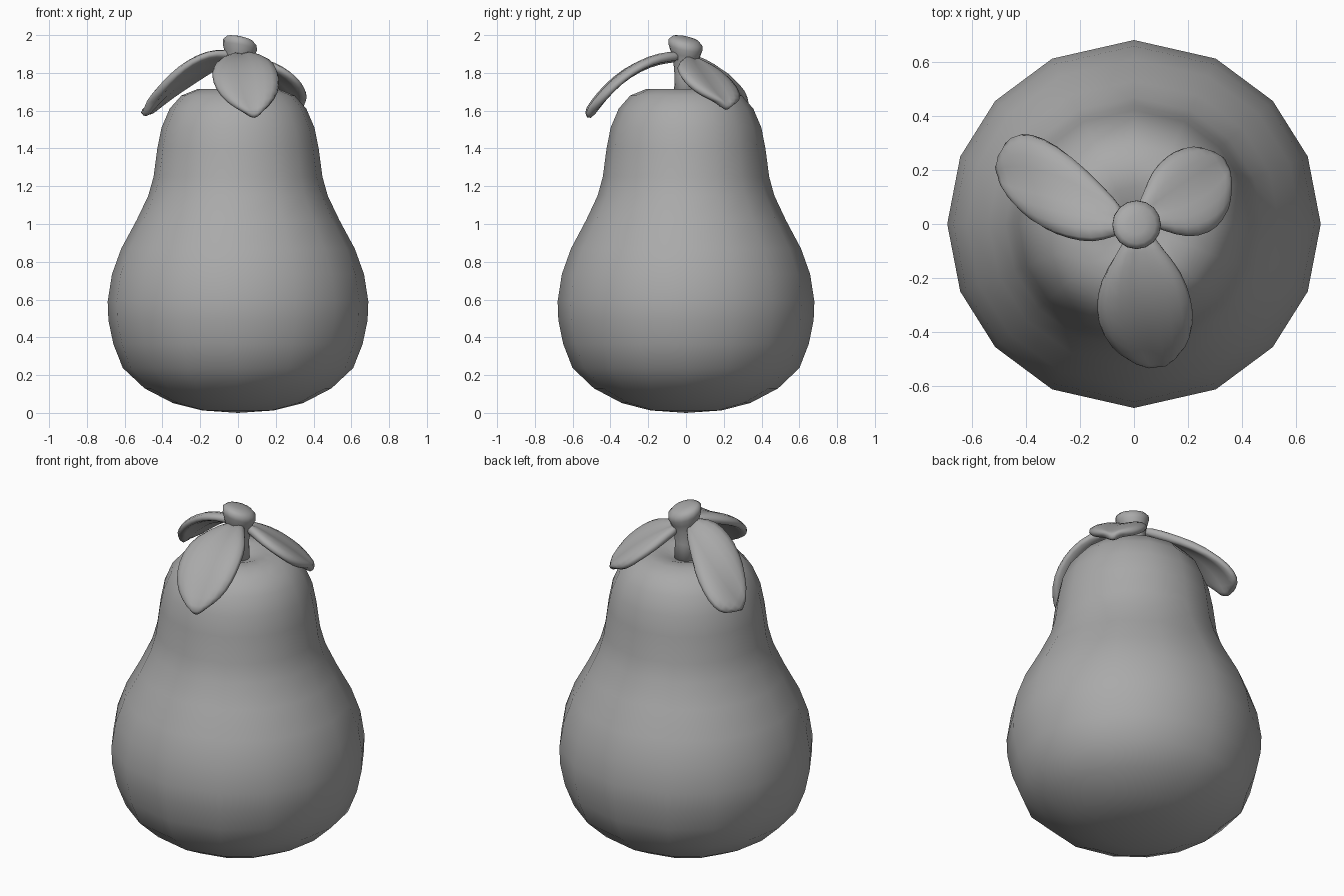
import bpy, bmesh
from math import cos, sin, radians
from mathutils import Vector

if "Cube" in bpy.data.objects:
    bpy.data.objects.remove(bpy.data.objects["Cube"])

grey = bpy.data.materials.new("grey")
grey.diffuse_color = (0.4, 0.4, 0.4, 1)
grey.use_nodes = True
grey.node_tree.nodes["Principled BSDF"].inputs["Base Color"].default_value = grey.diffuse_color

def finish(name, bm):
    bmesh.ops.recalc_face_normals(bm, faces=bm.faces)
    me = bpy.data.meshes.new(name)
    bm.to_mesh(me)
    bm.free()
    me.materials.append(grey)
    for p in me.polygons:
        p.use_smooth = True
    ob = bpy.data.objects.new(name, me)
    bpy.context.collection.objects.link(ob)
    return ob

def lathe(name, profile, angles, place=lambda v: v):
    """Revolve (r, z) points; the first and last lie on the axis."""
    bm = bmesh.new()
    rings = []
    for r, z in profile[1:-1]:
        rings.append([bm.verts.new(place(Vector((r * cos(a), r * sin(a), z)))) for a in angles])
    n = len(angles)
    for lo, hi in zip(rings, rings[1:]):
        for i in range(n):
            j = (i + 1) % n
            bm.faces.new((lo[i], lo[j], hi[j], hi[i]))
    for (r, z), ring in ((profile[0], rings[0]), (profile[-1], rings[-1])):
        c = bm.verts.new(place(Vector((0, 0, z))))
        for i in range(n):
            bm.faces.new((c, ring[i], ring[(i + 1) % n]))
    return finish(name, bm)

# Pear body: 16 slightly uneven sides, dimpled top
body_profile = [(0, 0.0), (0.19, 0.013), (0.345, 0.052), (0.495, 0.13), (0.61, 0.238),
                (0.66, 0.365), (0.686, 0.49), (0.69, 0.59), (0.667, 0.735), (0.618, 0.87),
                (0.537, 1.02), (0.475, 1.15), (0.447, 1.25), (0.427, 1.40), (0.405, 1.51),
                (0.362, 1.61), (0.3, 1.68), (0.215, 1.714), (0.14, 1.712), (0.08, 1.69), (0, 1.67)]
quarter = [0, 21.5, 42, 64]
angles = [radians(a + 90 * q if q % 2 == 0 else 90 * (q + 1) - a)
          for q in range(4) for a in (quarter if q % 2 == 0 else [90] + quarter[:0:-1])]
lathe("pear_body", body_profile, angles, lambda v: Vector((v.x, v.y * 0.985, v.z)))

# Stem: flared head with a slanted top
stem_profile = [(0, 1.64), (0.066, 1.64), (0.06, 1.78), (0.066, 1.86), (0.078, 1.9),
                (0.09, 1.935), (0.089, 1.962), (0.07, 1.98), (0.035, 1.988), (0, 1.989)]

def slant(v):
    k = max(0, min(1, (v.z - 1.8) / 0.14))
    return Vector((v.x + 0.01 * k, v.y - 0.003 * k, v.z - k * 0.2 * (v.x + v.y)))

lathe("stem", stem_profile, [radians(22.5 * i) for i in range(16)], slant)

# Leaves: bent blades with a midrib groove
outline = [(0, 0.22), (0.12, 0.5), (0.3, 0.93), (0.52, 1.08), (0.72, 1.04), (0.89, 0.78), (1, 0.32)]

def leaf(name, base, mid, tip, half):
    base, mid, tip, half = map(Vector, (base, mid, tip, half))
    ctrl = 2 * mid - (base + tip) / 2
    bm = bmesh.new()
    rows = []
    for t, w in outline:
        c = base * (1 - t) ** 2 + ctrl * 2 * t * (1 - t) + tip * t * t
        tangent = (ctrl - base) * (1 - t) + (tip - ctrl) * t
        up = tangent.cross(half).normalized()
        if up.z < 0:
            up = -up
        row = []
        for s, lift in ((-1, -0.012), (-0.5, 0.01), (0, -0.012), (0.5, 0.01), (1, -0.012)):
            back = -0.05 * s * s * t ** 4
            row.append(bm.verts.new(c + half * s * w + up * lift + tangent.normalized() * back))
        rows.append(row)
    for a, b in zip(rows, rows[1:]):
        for i in range(4):
            bm.faces.new((a[i], a[i + 1], b[i + 1], b[i]))
    ob = finish(name, bm)
    sol = ob.modifiers.new("thickness", 'SOLIDIFY')
    sol.thickness = 0.05
    sol.offset = 0
    sub = ob.modifiers.new("rounding", 'SUBSURF')
    sub.levels = sub.render_levels = 1

leaf("front_leaf", (0.02, -0.03, 1.885), (0.035, -0.3, 1.81), (0.09, -0.53, 1.56), (0.168, 0.02, 0.01))
leaf("left_leaf", (-0.03, 0.01, 1.885), (-0.29, 0.135, 1.785), (-0.505, 0.175, 1.575), (-0.045, 0.178, -0.085))
leaf("right_leaf", (0.03, 0.03, 1.865), (0.2, 0.11, 1.775), (0.345, 0.225, 1.61), (-0.075, 0.135, -0.025))
